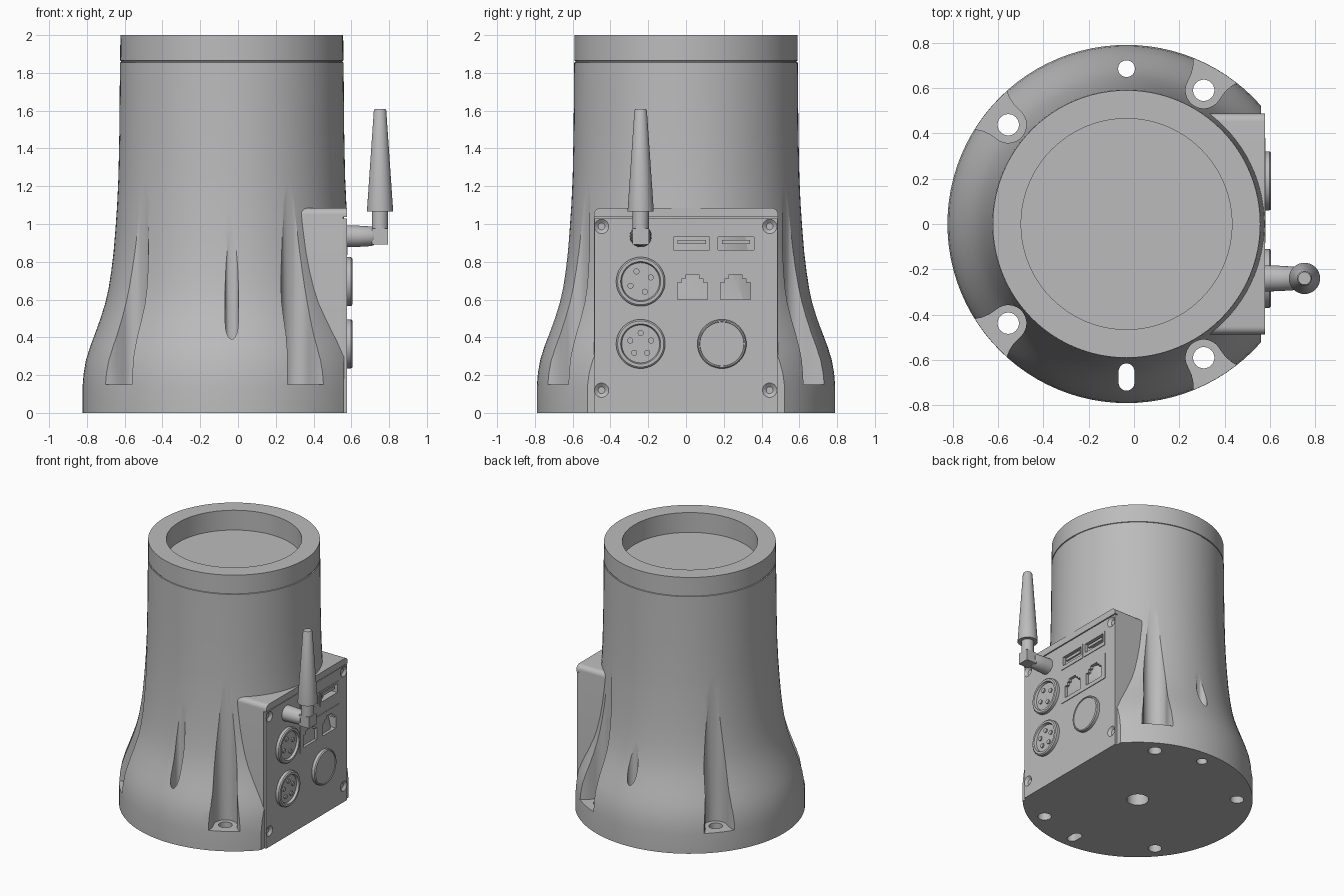
import bpy
import bmesh
from math import pi, sin, cos, radians

if "Cube" in bpy.data.objects:
    bpy.data.objects.remove(bpy.data.objects["Cube"], do_unlink=True)

grey = bpy.data.materials.new("light grey")
grey.use_nodes = True
grey.diffuse_color = (0.5, 0.5, 0.5, 1)
grey.node_tree.nodes["Principled BSDF"].inputs["Base Color"].default_value = (0.5, 0.5, 0.5, 1)

CX = -0.033          # axis of the round housing
FACE = 0.576         # outer face of the connector panel
parts = []


def loft(name, rings, axis="z"):
    """Skin a stack of (outline, offset) rings along an axis and cap the ends."""
    bm = bmesh.new()
    loops = []
    for pts, t in rings:
        place = {"z": lambda a, b: (a, b, t), "x": lambda a, b: (t, a, b)}[axis]
        loops.append([bm.verts.new(place(a, b)) for a, b in pts])
    n = len(loops[0])
    for low, high in zip(loops, loops[1:]):
        for i in range(n):
            j = (i + 1) % n
            bm.faces.new((low[i], low[j], high[j], high[i]))
    bm.faces.new(loops[0][::-1])
    bm.faces.new(loops[-1])
    bmesh.ops.recalc_face_normals(bm, faces=bm.faces)
    mesh = bpy.data.meshes.new(name)
    bm.to_mesh(mesh)
    bm.free()
    mesh.materials.append(grey)
    obj = bpy.data.objects.new(name, mesh)
    bpy.context.collection.objects.link(obj)
    parts.append(obj)
    return obj


def circle(a, b, r, n=32):
    return [(a + r * cos(2 * pi * i / n), b + r * sin(2 * pi * i / n)) for i in range(n)]


def turned(name, a, b, profile, axis="z", n=32):
    return loft(name, [(circle(a, b, r, n), t) for r, t in profile], axis)


def rod(name, a, b, r, lo, hi, axis="z", n=32):
    return turned(name, a, b, [(r, lo), (r, hi)], axis, n)


def prism(name, pts, lo, hi, axis="z"):
    return loft(name, [(pts, lo), (pts, hi)], axis)


def rect(a0, a1, b0, b1):
    return [(a0, b0), (a1, b0), (a1, b1), (a0, b1)]


def cut(targets, cutters):
    for target in targets:
        bpy.context.view_layer.objects.active = target
        for c in cutters:
            mod = target.modifiers.new("cut", "BOOLEAN")
            mod.operation = "DIFFERENCE"
            mod.solver = "EXACT"
            mod.object = c
            bpy.ops.object.modifier_apply(modifier=mod.name)
    for c in cutters:
        parts.remove(c)
        bpy.data.objects.remove(c, do_unlink=True)


# Housing: flared foot, tall neck, thin joint groove, recessed top
housing = turned("housing", CX, 0, [
    (.79, 0), (.79, .14), (.784, .21), (.772, .28), (.75, .35), (.724, .42),
    (.695, .5), (.67, .58), (.652, .66), (.638, .75), (.626, .85), (.616, .97),
    (.607, 1.1), (.6, 1.25), (.595, 1.5), (.592, 1.855), (.586, 1.857),
    (.586, 1.863), (.591, 1.865), (.59, 2), (.465, 2), (.465, 1.85)], n=96)

# Flat for the panel, mounting pockets, bolt holes and bottom bore
cutters = [prism("flat", rect(.56, 1.2, -1, 1), -.1, 1.075),
           rod("bore", CX, 0, .075, -.1, .25)]
for deg in (60, 140, 220, 300):
    ux, uy = cos(radians(deg)), sin(radians(deg))
    hx, hy = CX + .681 * ux, .681 * uy
    arc = [(.08 * cos(t), .08 * sin(t)) for t in [pi / 2 + pi * i / 16 for i in range(17)]]
    flare = [(.04, -.084), (.075, -.095), (.11, -.115), (.3, -.13)]
    outline = arc + flare + [(o, -p) for o, p in reversed(flare)]
    pts = [(hx + o * ux - p * uy, hy + o * uy + p * ux) for o, p in outline]
    cutters.append(prism("pocket", pts, .15, 1.6))
    cutters.append(rod("bolt_hole", hx, hy, .047, -.1, .3))
cutters.append(rod("rear_pin_hole", CX, .685, .037, -.1, 1.2))
half = [(.035 * cos(pi * i / 12), .025 + .035 * sin(pi * i / 12)) for i in range(13)]
slot = [(CX + a, -.675 + b) for a, b in half + [(-a, -b) for a, b in half]]
cutters.append(prism("front_pin_slot", slot, -.1, 1.2))
cut([housing], cutters)


# Panel block with rounded top corners and an overhanging lip
def rounded_top(w, z0, z1, r):
    right = [(w - r + r * cos(pi * i / 12), z1 - r + r * sin(pi * i / 12)) for i in range(7)]
    return [(-w, z0), (w, z0)] + right + [(-y, z) for y, z in reversed(right)]


block = prism("panel_block", rounded_top(.487, .002, 1.085, .035), .2, .556, "x")
prism("panel_lip", rounded_top(.487, 1.036, 1.085, .035), .5, .578, "x")
plate = prism("panel_plate", rect(-.485, .485, 0, 1.03), .554, FACE, "x")

# Socket frames
frames = [prism("socket_frame", rect(*f), FACE - .006, FACE + .005, "x") for f in (
    (-.083, .14, .835, .945), (.155, .375, .835, .945), (-.083, .38, .57, .77))]

# Socket openings cut through the frames, plate and block
openings = []
for y in (.03, .265):
    openings.append(prism("flat_socket", rect(y - .095, y + .095, .863, .93), .5, .7, "x"))
for y in (.035, .262):
    side = [(.08, .6), (.08, .69), (.055, .69), (.055, .712), (.035, .712), (.035, .732)]
    pts = [(y + a, z) for a, z in side] + [(y - a, z) for a, z in reversed(side)]
    openings.append(prism("network_socket", pts, .5, .7, "x"))
cut([block, plate] + frames, openings)
for y in (.03, .265):
    prism("socket_tongue", rect(y - .075, y + .075, .895, .915), .49, FACE - .004, "x")

# Countersunk corner screws
cut([plate], [turned("screw_hole", y, z, [(.018, .56), (.038, FACE), (.05, .588)], "x")
              for y in (-.447, .443) for z in (.12, .987)])

# Round connectors with pins, and the push button
for z, count in ((.695, 4), (.365, 5)):
    turned("round_connector", -.24, z, [(.13, .57), (.13, .598), (.122, .605),
                                        (.106, .605), (.1, .588)], "x", 48)
    for i in range(count):
        t = 2 * pi * (i + .25) / count
        rod("connector_pin", -.24 + .058 * cos(t), z + .058 * sin(t), .016, .58, .597, "x", 16)
turned("push_button", .19, .365, [(.13, .57), (.13, .598), (.124, .605),
                                  (.118, .605), (.116, .6)], "x", 48)

# Antenna: horizontal stub, elbow, stem and tapered whip
AX, AY = .752, -.24
turned("antenna_stub", AY, .935, [(.058, .57), (.056, .64), (.052, .705), (.046, .72)], "x")
prism("antenna_elbow", rect(AX - .043, AX + .043, AY - .043, AY + .043), .892, .975)
rod("antenna_stem", AX, AY, .043, .96, 1.07)
turned("antenna_whip", AX, AY, [(.069, 1.065), (.069, 1.075), (.033, 1.6), (.028, 1.61)])

# Smooth curved faces, keep hard edges
bpy.ops.object.select_all(action="DESELECT")
for obj in parts:
    obj.select_set(True)
bpy.context.view_layer.objects.active = housing
bpy.ops.object.shade_smooth_by_angle(angle=radians(30))
